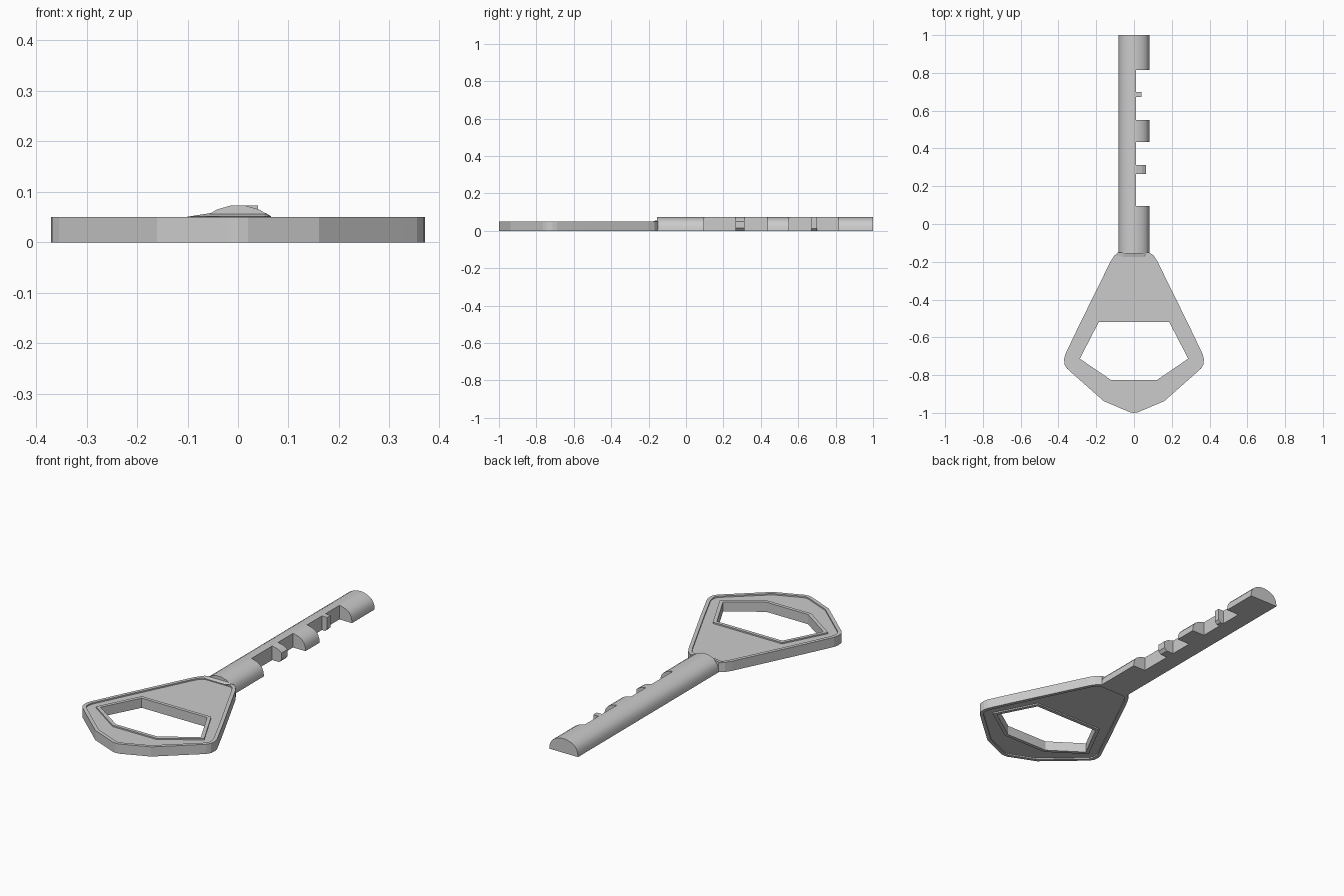
import bpy, bmesh
from mathutils import Vector

if "Cube" in bpy.data.objects:
    bpy.data.objects.remove(bpy.data.objects["Cube"])


def finish(name, bm, smooth=False):
    bmesh.ops.recalc_face_normals(bm, faces=bm.faces)
    me = bpy.data.meshes.new(name)
    bm.to_mesh(me)
    bm.free()
    ob = bpy.data.objects.new(name, me)
    bpy.context.collection.objects.link(ob)
    if smooth:
        bpy.ops.object.select_all(action='DESELECT')
        ob.select_set(True)
        bpy.context.view_layer.objects.active = ob
        bpy.ops.object.shade_smooth_by_angle(angle=0.55)
    return ob


def bridge(bm, a, b):
    n = len(a)
    for i in range(n):
        j = (i + 1) % n
        bm.faces.new((a[i], a[j], b[j], b[i]))


def prism(name, profile, y0, y1, smooth=False):
    """Extrude an x-z profile along y."""
    bm = bmesh.new()
    a, b = [[bm.verts.new((x, y, z)) for x, z in profile] for y in (y0, y1)]
    bm.faces.new(a)
    bm.faces.new(b)
    bridge(bm, a, b)
    return finish(name, bm, smooth)


def mirrored(half):
    return half + [(-x, y) for x, y in reversed(half) if x > 0]


def inset(pts, d):
    """Offset a clockwise outline inwards by d."""
    out, n = [], len(pts)
    for i in range(n):
        p, q, r = (Vector(pts[k % n]) for k in (i - 1, i, i + 1))
        e, f = (q - p).normalized(), (r - q).normalized()
        n1, n2 = Vector((e.y, -e.x)), Vector((f.y, -f.x))
        out.append(tuple(q + (n1 + n2) * d / (1 + n1.dot(n2))))
    return out


# Bow: plate with raised rims round the outside and round the hole
T, STEP, RIM = 0.05, 0.007, 0.018
outer = mirrored([(0.08, -0.15), (0.105, -0.168), (0.125, -0.2), (0.29, -0.535),
                  (0.364, -0.69), (0.37, -0.715), (0.368, -0.745), (0.355, -0.765),
                  (0.325, -0.792), (0.16, -0.938), (0.02, -0.997), (0, -1.0)])
hole = mirrored([(0.187, -0.52), (0.287, -0.713), (0.12, -0.827)])

bm = bmesh.new()
web_loops = {0: [], 1: []}
for edge, d in ((outer, RIM), (hole, -RIM)):
    lip = inset(edge, d)
    chain = [[bm.verts.new((x, y, z)) for x, y in pts] for pts, z in
             ((lip, T - STEP), (lip, T), (edge, T), (edge, 0), (lip, 0), (lip, STEP))]
    for a, b in zip(chain, chain[1:]):
        bridge(bm, a, b)
    for side, loop in ((0, chain[0]), (1, chain[-1])):
        web_loops[side] += [bm.edges.get((loop[i - 1], loop[i])) for i in range(len(loop))]
for side in (0, 1):
    bmesh.ops.triangle_fill(bm, use_beauty=True, use_dissolve=False,
                            edges=web_loops[side], normal=(0, 0, 1 - 2 * side))
finish("bow", bm)

# Collar ramping from the bow up to the blade
bm = bmesh.new()
a = [bm.verts.new(p) for p in ((-0.1, -0.165, 0.044), (-0.1, -0.165, 0.051), (-0.055, -0.175, 0.051),
                               (0.05, -0.175, 0.051), (0.065, -0.165, 0.051), (0.065, -0.165, 0.044))]
b = [bm.verts.new(p) for p in ((-0.085, -0.15, 0.044), (-0.085, -0.15, 0.052), (-0.055, -0.15, 0.058),
                               (0.055, -0.15, 0.058), (0.065, -0.15, 0.052), (0.065, -0.15, 0.044))]
bm.faces.new(a)
bm.faces.new(b)
bridge(bm, a, b)
finish("collar", bm)

# Blade: half-round bar with two long notches
arc = [(0.082, 0), (0.08, 0.022), (0.073, 0.04), (0.062, 0.053),
       (0.042, 0.065), (0.015, 0.073)]
blade = prism("blade", mirrored(arc), -0.155, 1.0, smooth=True)
for i, (y0, y1) in enumerate(((0.095, 0.435), (0.55, 0.815))):
    box = [(0.01, -0.1), (0.2, -0.1), (0.2, 0.2), (0.01, 0.2)]
    cutter = prism(f"notch_cutter_{i + 1}", box, y0, y1)
    cutter.hide_render = True
    cutter.hide_set(True)
    mod = blade.modifiers.new(f"notch_{i + 1}", 'BOOLEAN')
    mod.operation = 'DIFFERENCE'
    mod.solver = 'EXACT'
    mod.object = cutter

# Short teeth standing inside the notches
prism("middle_tooth", [(0.008, 0), (0.05, 0), (0.064, 0.015), (0.064, 0.051),
                       (0.042, 0.065), (0.012, 0.073), (0.008, 0.073)], 0.265, 0.313)
prism("small_tooth", [(0.008, 0), (0.028, 0), (0.04, 0.013), (0.04, 0.073),
                      (0.008, 0.073)], 0.672, 0.7)
